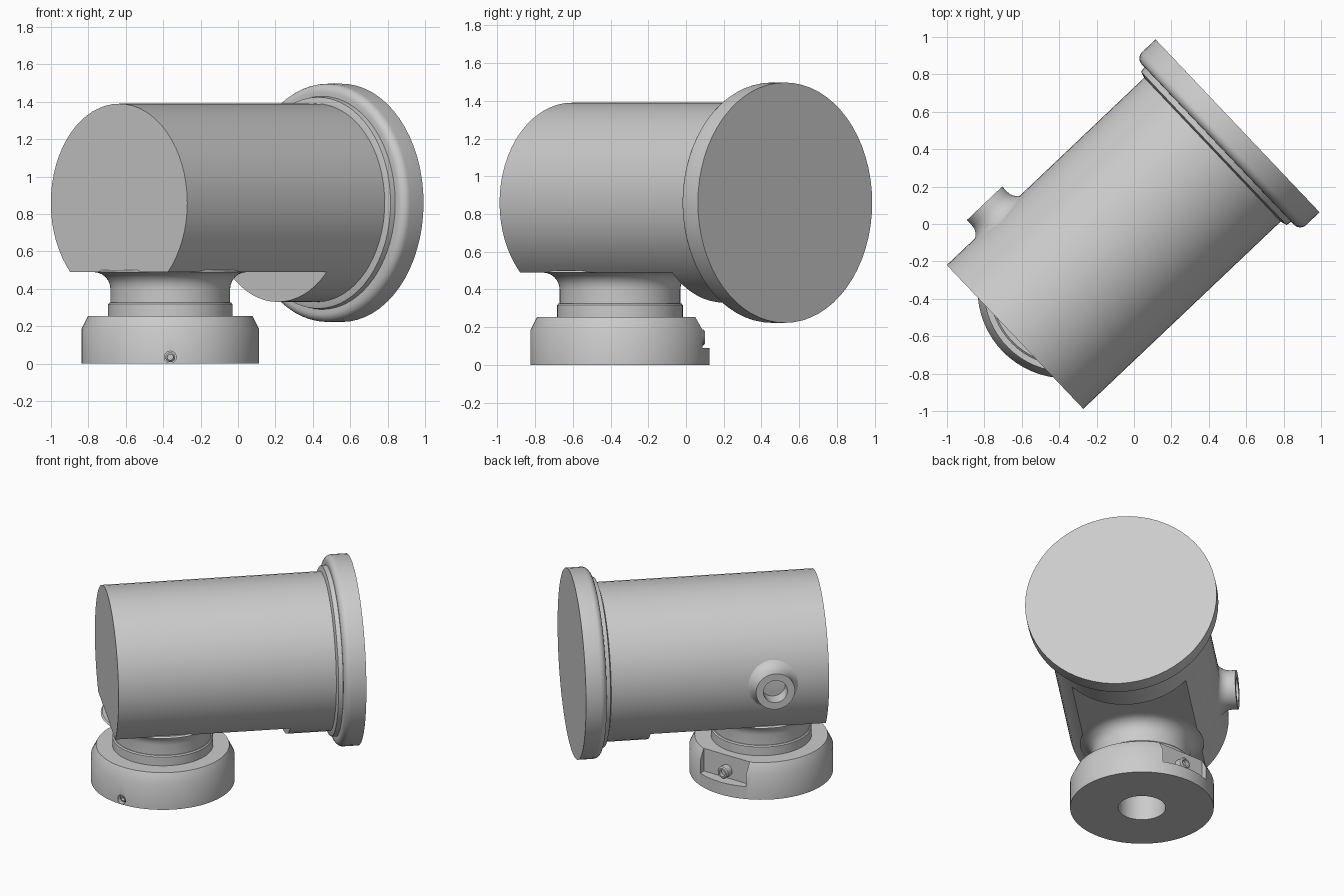
import bpy, bmesh, math
from mathutils import Matrix, Vector

default = bpy.data.objects.get("Cube")
if default:
    bpy.data.objects.remove(default, do_unlink=True)

grey = bpy.data.materials.new("plain grey")
grey.use_nodes = True
COLOR = (0.6, 0.6, 0.6, 1)
grey.diffuse_color = COLOR
grey.node_tree.nodes["Principled BSDF"].inputs["Base Color"].default_value = COLOR

AZIMUTH = math.radians(43.5)
HEIGHT = 0.86
BODY_R = 0.53
HUB = Vector((-0.362, -0.35, 0))


def along(origin, azimuth):
    """Frame whose local z runs horizontally at the given azimuth."""
    return (Matrix.Translation(origin) @ Matrix.Rotation(azimuth, 4, 'Z')
            @ Matrix.Rotation(math.pi / 2, 4, 'Y'))


def add(name, bm, frame):
    bmesh.ops.recalc_face_normals(bm, faces=bm.faces)
    bm.transform(frame)
    mesh = bpy.data.meshes.new(name)
    bm.to_mesh(mesh)
    bm.free()
    mesh.materials.append(grey)
    ob = bpy.data.objects.new(name, mesh)
    bpy.context.collection.objects.link(ob)
    return ob


def lathe(name, profile, frame, steps=64, reshape=None):
    """Spin (radius, height) points about local z."""
    bm = bmesh.new()
    vs = [bm.verts.new((r, 0, h)) for r, h in profile]
    es = [bm.edges.new(pair) for pair in zip(vs, vs[1:])]
    bmesh.ops.spin(bm, geom=vs + es, cent=(0, 0, 0), axis=(0, 0, 1),
                   angle=2 * math.pi, steps=steps)
    bmesh.ops.remove_doubles(bm, verts=bm.verts, dist=1e-4)
    if reshape:
        for v in bm.verts:
            reshape(v)
    return add(name, bm, frame)


def box(name, size, center, frame=Matrix()):
    bm = bmesh.new()
    bmesh.ops.create_cube(bm, size=1)
    bmesh.ops.scale(bm, vec=size, verts=bm.verts)
    bmesh.ops.translate(bm, vec=center, verts=bm.verts)
    return add(name, bm, frame)


def cut(ob, *cutters):
    for c in cutters:
        m = ob.modifiers.new("cut", 'BOOLEAN')
        m.operation, m.solver, m.object = 'DIFFERENCE', 'EXACT', c
    bpy.context.view_layer.update()
    baked = bpy.data.meshes.new_from_object(
        ob.evaluated_get(bpy.context.evaluated_depsgraph_get()))
    ob.modifiers.clear()
    ob.data = baked
    for c in cutters:
        bpy.data.objects.remove(c, do_unlink=True)


def fillet(r, h, size, steps=6):
    """Concave quarter arc from (r + size, h) to (r, h + size)."""
    arc = [i * math.pi / 2 / steps for i in range(steps + 1)]
    return [(r + size * (1 - math.sin(a)), h + size * (1 - math.cos(a))) for a in arc]


def rounded(r, h, size, steps=6):
    """Convex quarter arc from (r - size, h) to (r, h + size)."""
    arc = [i * math.pi / 2 / steps for i in range(steps + 1)]
    return [(r - size * (1 - math.sin(a)), h + size * (1 - math.cos(a))) for a in arc]


# Barrel with a flat milled on its underside
barrel_frame = along((-0.636, -0.604, HEIGHT), AZIMUTH)
barrel = lathe("barrel", [(0, 0), (BODY_R, 0), (BODY_R, 1.5), (0, 1.5)], barrel_frame)
cut(barrel, box("flat_cutter", (0.4, 1.2, 1.37), (0.57, 0, 0.485), barrel_frame))

# End flange with collar and rounded inner edge
lathe("end_flange",
      [(0, 1.46), (BODY_R, 1.455), (0.565, 1.465), (0.57, 1.495)]
      + rounded(0.637, 1.495, 0.045) + [(0.637, 1.64), (0, 1.64)], barrel_frame)

# Side port, its flare following the barrel's curve
def hug(v):
    drop = BODY_R - math.sqrt(BODY_R ** 2 - v.co.x ** 2)
    v.co.z -= drop * max(0, min(1, (0.6 - v.co.z) / 0.075))

lathe("side_port",
      [(0, 0.46), (0.2, 0.46)] + fillet(0.13, 0.525, 0.07)
      + [(0.13, 0.635), (0.08, 0.635), (0.08, 0.535), (0, 0.535)],
      along(HUB + Vector((0, 0, HEIGHT)), AZIMUTH + math.pi / 2), 48, hug)

# Neck flaring up into the flat, with a ring below
hub_frame = Matrix.Translation(HUB)
flare = [(r, 0.98 - h) for r, h in fillet(0.32, 0.49, 0.09)]
lathe("neck", [(0, 0.5), (0.4, 0.5)] + flare + [(0.32, 0.31), (0, 0.31)], hub_frame)
lathe("neck_ring", [(0, 0.24), (0.333, 0.24), (0.333, 0.318), (0.326, 0.326), (0, 0.326)],
      hub_frame)

# Base ring with a bore, a rear pocket and a front screw hole
base = lathe("base_ring",
             [(0, 0.24), (0.157, 0.24), (0.157, 0), (0.475, 0), (0.475, 0.185),
              (0.44, 0.255), (0, 0.255)], hub_frame)
front = along(HUB + Vector((0, 0, 0.035)), -math.pi / 2)
back = along(HUB + Vector((0, 0, 0.145)), math.pi / 2)
cut(base,
    box("pocket_cutter", (0.37, 0.2, 0.3), (0, 0.495, 0.24), hub_frame),
    lathe("hole_cutter", [(0, 0.42), (0.032, 0.42), (0.032, 0.6), (0, 0.6)], front, 24))

# Socket screws in the front hole and the rear pocket
def screw(name, frame, r, start, end):
    lathe(name, [(0, start), (r, start), (r, end - 0.008), (r - 0.008, end),
                 (r * 0.55, end), (r * 0.55, end - 0.025), (0, end - 0.025)], frame, 24)

screw("front_screw", front, 0.026, 0.41, 0.46)
screw("rear_screw", back, 0.042, 0.38, 0.45)

# Smooth shading with crisp edges
bpy.ops.object.select_all(action='DESELECT')
for ob in bpy.context.collection.objects:
    if ob.type == 'MESH' and grey.name in ob.data.materials:
        ob.select_set(True)
        bpy.context.view_layer.objects.active = ob
bpy.ops.object.shade_smooth_by_angle(angle=math.radians(30))
